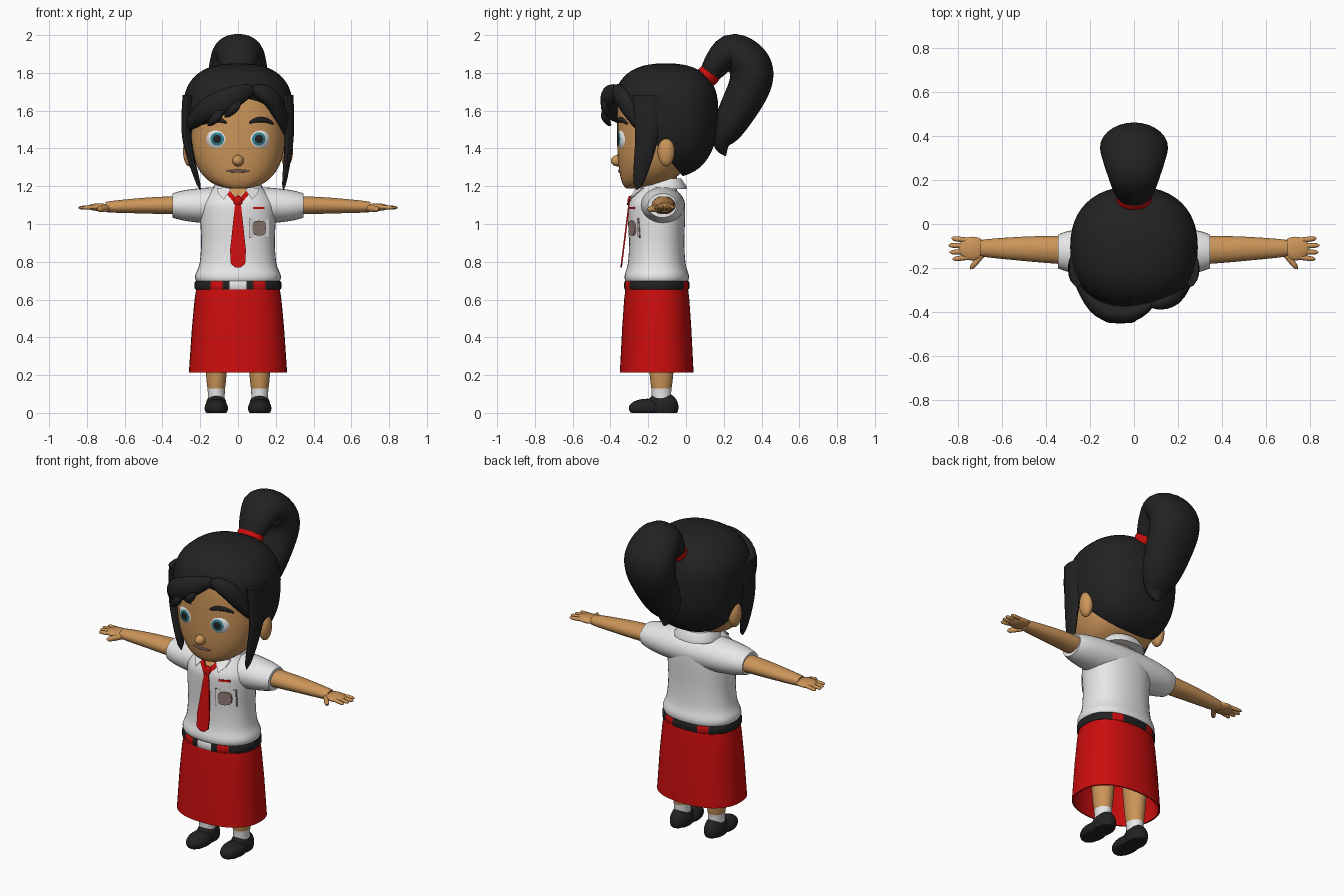
import bpy, bmesh, math
from mathutils import Vector, Matrix
from mathutils.bvhtree import BVHTree

if "Cube" in bpy.data.objects:
    bpy.data.objects.remove(bpy.data.objects["Cube"])

made = []
SIDE_X, SIDE_Y, SIDE_Z = (1, 0, 0), (0, 1, 0), (0, 0, 1)


def material(name, *rgb):
    mat = bpy.data.materials.new(name)
    mat.use_nodes = True
    mat.diffuse_color = (*rgb, 1)
    shader = mat.node_tree.nodes["Principled BSDF"]
    shader.inputs["Base Color"].default_value = (*rgb, 1)
    return mat


SKIN = material("skin", .6, .3, .1)
BLACK = material("soft black", .016, .016, .016)
RED = material("red", .6, .004, .004)
WHITE = material("white", .8, .8, .8)
TEAL = material("teal", .03, .22, .27)
GREY = material("badge grey", .3, .21, .19)
LIP = material("lip grey", .16, .1, .08)


def finish(name, bm, *mats):
    bmesh.ops.recalc_face_normals(bm, faces=bm.faces)
    mesh = bpy.data.meshes.new(name)
    bm.to_mesh(mesh)
    bm.free()
    for mat in mats:
        mesh.materials.append(mat)
    ob = bpy.data.objects.new(name, mesh)
    bpy.context.collection.objects.link(ob)
    made.append(ob)
    return ob


def resample(rows, steps):
    # Catmull-Rom curve through rows of numbers
    out = []
    last = len(rows) - 1
    for i in range(last):
        span = rows[max(i - 1, 0)], rows[i], rows[i + 1], rows[min(i + 2, last)]
        for step in range(steps):
            t = step / steps
            out.append([b + t / 2 * (c - a + t * (2 * a - 5 * b + 4 * c - d + t * (3 * (b - c) + d - a)))
                        for a, b, c, d in zip(*span)])
    return out + [list(rows[last])]


def oval(count, power=2.0):
    for j in range(count):
        angle = math.tau * j / count
        yield [math.copysign(abs(v) ** (2 / power), v) for v in (math.cos(angle), math.sin(angle))]


def bridge(rings):
    # join closed rings of points and cap both ends
    bm = bmesh.new()
    loops = [[bm.verts.new(point) for point in ring] for ring in rings]
    count = len(loops[0])
    for low, high in zip(loops, loops[1:]):
        for j in range(count):
            k = (j + 1) % count
            bm.faces.new((low[j], low[k], high[k], high[j]))
    bm.faces.new(loops[0])
    bm.faces.new(loops[-1])
    return bm


def stack(name, rows, *mats, ratio=.75, centre=(0, -.155), steps=4, power=2.3):
    # upright body from rows of height and half width
    x, y = centre
    rings = [[(x + w * c, y + w * ratio * s, z) for c, s in oval(40, power)]
             for z, w in resample(rows, steps)]
    return finish(name, bridge(rings), *mats)


def egg(name, heights, half, front, back, mat, forward=0.0, clip=None):
    # rounded mass with bottom, widest and top heights
    low, wide, high = heights
    depth = (back - front) / 2
    rings = []
    steps = 28
    for i in range(steps + 1):
        s = -math.cos(math.pi * i / steps)
        r = max(1 - abs(s) ** 2.5, 0) ** .4 + .002
        y = (front + back) / 2 - forward * (1 - r) * depth
        z = wide + s * (high - wide if s > 0 else wide - low)
        rings.append([(half * r * c, y + depth * r * v, z) for c, v in oval(48, 2.3)])
    bm = bridge(rings)
    if clip:
        bmesh.ops.bisect_plane(bm, geom=bm.verts[:] + bm.edges[:] + bm.faces[:],
                               plane_co=clip[0], plane_no=clip[1], clear_outer=True)
        bmesh.ops.holes_fill(bm, edges=bm.edges)
    return finish(name, bm, mat)


def tube(name, path, size, side, mat, taper, steps=6, count=18):
    # swept oval: size is half extent along side and across it
    points = [Vector(p) for p in resample(path, steps)]
    last = len(points) - 1
    rings = []
    for i, point in enumerate(points):
        along = (points[min(i + 1, last)] - points[max(i - 1, 0)]).normalized()
        u = Vector(side)
        u = (u - along * u.dot(along)).normalized()
        v = along.cross(u)
        a, b = [max(extent * taper(i / last), .002) for extent in size]
        rings.append([point + u * c * a + v * s * b for c, s in oval(count)])
    return finish(name, bridge(rings), mat)


def both_ends(t):
    return max(math.sin(math.pi * t), 0) ** .6


def pointed(t):
    return math.sqrt(1 - t)


def rounded(t):
    return (1 - t ** 6) ** .5


def ball(name, place, size, *mats, turn=0.0, bands=()):
    # pole faces the front; bands set materials by distance from it; nothing sinks below the ground
    bm = bmesh.new()
    bmesh.ops.create_uvsphere(bm, u_segments=28, v_segments=28, radius=1)
    bm.transform(Matrix.Rotation(math.pi / 2, 4, 'X'))
    for f in bm.faces:
        c = f.calc_center_median()
        if c.y < 0:
            f.material_index = sum(math.hypot(c.x, c.z) < band for band in bands)
    bm.transform(Matrix.Translation(place) @ Matrix.Rotation(turn, 4, 'Z') @ Matrix.Diagonal((*size, 1)))
    for v in bm.verts:
        v.co.z = max(v.co.z, 0)
    return finish(name, bm, *mats)


def front_of(ob):
    mesh = ob.data
    tree = BVHTree.FromPolygons([v.co for v in mesh.vertices], [p.vertices for p in mesh.polygons])
    return lambda x, z: tree.ray_cast(Vector((x, -2, z)), Vector(SIDE_Y))[0].y


def plate(name, outline, depth, mat, lift=.006):
    # thin plate whose x, z outline follows a front surface
    bm = bmesh.new()
    face = bm.faces.new([bm.verts.new((x, depth(x, z) - lift, z)) for x, z in outline])
    made_faces = bmesh.ops.extrude_face_region(bm, geom=[face])["geom"]
    for v in made_faces:
        if isinstance(v, bmesh.types.BMVert):
            v.co.y += .008
    return finish(name, bm, mat)


def rectangle(x, z, w, h):
    return [(x - w, z - h), (x + w, z - h), (x + w, z + h), (x - w, z + h)]


def mirrored(points, sign):
    return [(sign * p[0], *p[1:]) for p in points]


# Head and mouth
head = egg("head", (1.187, 1.5, 1.79), .25, -.365, .05, SKIN, forward=.7)
face = front_of(head)
ball("nose", (0, -.36, 1.335), (.03, .038, .03), SKIN)
tube("mouth", [(x, face(x, 1.28), 1.28) for x in (-.06, 0, .06)], (.008, .006), SIDE_Z, LIP, both_ends)

# Hair: clipped crown, swept fringe, ponytail and its tie
egg("hair_crown", (1.245, 1.6, 1.85), .29, -.385, .17, BLACK,
    clip=((0, -.37, 1.68), (0, -.23, -.19)))
tube("fringe_right", [(.09, -.36, 1.72), (-.03, -.41, 1.67), (-.17, -.37, 1.6), (-.29, -.18, 1.5)],
     (.065, .045), SIDE_Z, BLACK, both_ends)
tube("fringe_left", [(.07, -.37, 1.72), (.18, -.33, 1.66), (.27, -.2, 1.46)],
     (.05, .04), SIDE_Z, BLACK, both_ends)
for x in (-.07, -.16):
    z = 1.6 + x / 2
    tube("fringe_tip", [(x + .08, -.42, z + .1), (x + .05, -.43, z + .05), (x, -.4, z)],
         (.025, .02), SIDE_X, BLACK, both_ends)
tube("ponytail", [(0, .12, 1.79), (0, .23, 1.91), (0, .33, 1.85), (0, .34, 1.74),
                  (0, .24, 1.54), (0, .19, 1.43), (0, .21, 1.36)], (.155, .115), SIDE_X, BLACK,
     lambda t: math.sin(math.pi * (.15 + .85 * t)), count=28)
tube("hair_tie", [(0, .09, 1.76), (0, .145, 1.812)], (.08, .06), SIDE_X, RED,
     lambda t: .8 + .2 * both_ends(t), count=28)

# Neck, shirt and collar
stack("neck", [(1.1, .08), (1.26, .08)], SKIN, ratio=.9, centre=(0, -.12))
shirt = stack("shirt", [(.685, .205), (.7, .222), (.73, .226), (.79, .204), (.9, .195), (1.05, .2),
                        (1.12, .19), (1.2, .12), (1.22, .08)], WHITE)
chest = front_of(shirt)
tube("sleeves", [(-.346, -.125, 1.098), (.346, -.125, 1.098)], (.12, .1), SIDE_Y, WHITE,
     lambda t: 1 - .36 * (2 * t - 1) ** 2, steps=24, count=28)
stack("collar", [(1.24, .1), (1.2, .13), (1.185, .13)], WHITE, ratio=.9, centre=(0, -.115), steps=1)
plate("neck_opening", [(-.05, 1.19), (0, 1.13), (.05, 1.19)], chest, SKIN, .008)

# Tie, pocket and badge
ball("tie_knot", (0, -.295, 1.12), (.025, .015, .03), RED)
tie = [(.015, 1.11), (.042, .86), (.038, .79), (.015, .77)]
plate("tie", tie + mirrored(tie, -1)[::-1], lambda x, z: (z - 3.5) / 8, RED)
plate("pocket_seam", rectangle(.112, .98, .055, .053), chest, GREY, .005)
plate("pocket", rectangle(.112, .98, .052, .05), chest, WHITE, .007)
plate("badge", [(.112 + .036 * c, .978 + .04 * s) for c, s in oval(12, 3)], chest, GREY, .01)
plate("name_strip", rectangle(.11, 1.085, .03, .006), chest, RED)

# Belt with red loops and a pale buckle
belt = stack("belt", [(.652, .224), (.66, .23), (.69, .23), (.698, .224)], BLACK, RED, WHITE, steps=1)
for f in belt.data.polygons:
    x, y = f.center.x, f.center.y
    if y < -.3 and abs(x) < .045:
        f.material_index = 2
    elif .09 < abs(x) < .14:
        f.material_index = 1

# Skirt, hollow from below
stack("skirt", [(.665, .22), (.6, .23), (.45, .244), (.215, .26), (.215, .25), (.45, .234), (.6, .22)],
      RED, steps=1)

for sign, tag in ((1, "left"), (-1, "right")):
    # Eye, brow, ear and side lock
    ball(f"{tag}_eye", (sign * .103, -.32, 1.45), (.068, .042, .067), WHITE, TEAL, BLACK,
         turn=sign * .2, bands=(.56, .3))
    brow = [(x, 1.553 - 5 * (x - .12) ** 2) for x in (.06, .1, .15, .19)]
    tube(f"{tag}_brow", [(sign * x, face(sign * x, z), z) for x, z in brow], (.014, .01), SIDE_Z,
         BLACK, both_ends)
    ball(f"{tag}_ear", (sign * .257, -.105, 1.385), (.034, .045, .08), SKIN)
    tube(f"{tag}_side_lock", [(sign * .26, -.2, 1.68), (sign * .27, -.21, 1.45),
                              (sign * .22 + .02, -.26, 1.18)], (.085, .035), SIDE_Y, BLACK, pointed)

    # Collar wing and tie strap
    wing = [(.035, 1.19), (.075, 1.13), (.105, 1.16), (.11, 1.19)]
    plate(f"{tag}_collar_wing", mirrored(wing, sign), chest, WHITE, .016)
    strap = [(.045, 1.18), (.06, 1.16), (.01, 1.1), (0, 1.125)]
    plate(f"{tag}_tie_strap", mirrored(strap, sign), chest, RED, .012)

    # Arm, palm, fingers and thumb
    tube(f"{tag}_arm", mirrored([(.28, -.12, 1.1), (.5, -.113, 1.097), (.7, -.11, 1.09)], sign),
         (.066, .05), SIDE_Y, SKIN, lambda t: 1 - .45 * t ** 1.5)
    ball(f"{tag}_palm", (sign * .735, -.112, 1.089), (.065, .054, .02), SKIN)
    for i in range(4):
        root, tip = -.075 - .025 * i, -.065 - .032 * i
        reach = .85 - .014 * abs(i - 1.3)
        tube(f"{tag}_finger", mirrored([(.75, root, 1.09), (reach, tip, 1.086)], sign),
             (.012, .011), SIDE_Y, SKIN, rounded, count=10)
    tube(f"{tag}_thumb", mirrored([(.68, -.125, 1.085), (.745, -.205, 1.077)], sign),
         (.017, .014), SIDE_Z, SKIN, rounded, count=10)

    # Leg, sock and shoe
    x = sign * .115
    foot = dict(ratio=1.15, centre=(x, -.13), power=2)
    stack(f"{tag}_leg", [(.12, .045), (.2, .054), (.5, .075)], SKIN, **foot)
    stack(f"{tag}_sock", [(.05, .045), (.11, .045), (.17, .05), (.18, .046)], WHITE, **foot)
    ball(f"{tag}_shoe_toe", (x, -.205, .025), (.062, .098, .05), BLACK)
    ball(f"{tag}_shoe_heel", (x, -.125, .03), (.056, .085, .08), BLACK)

# Smooth shading with sharp edges kept
for ob in bpy.context.selected_objects:
    ob.select_set(False)
for ob in made:
    ob.select_set(True)
bpy.context.view_layer.objects.active = made[0]
bpy.ops.object.shade_smooth_by_angle(angle=math.radians(45))
